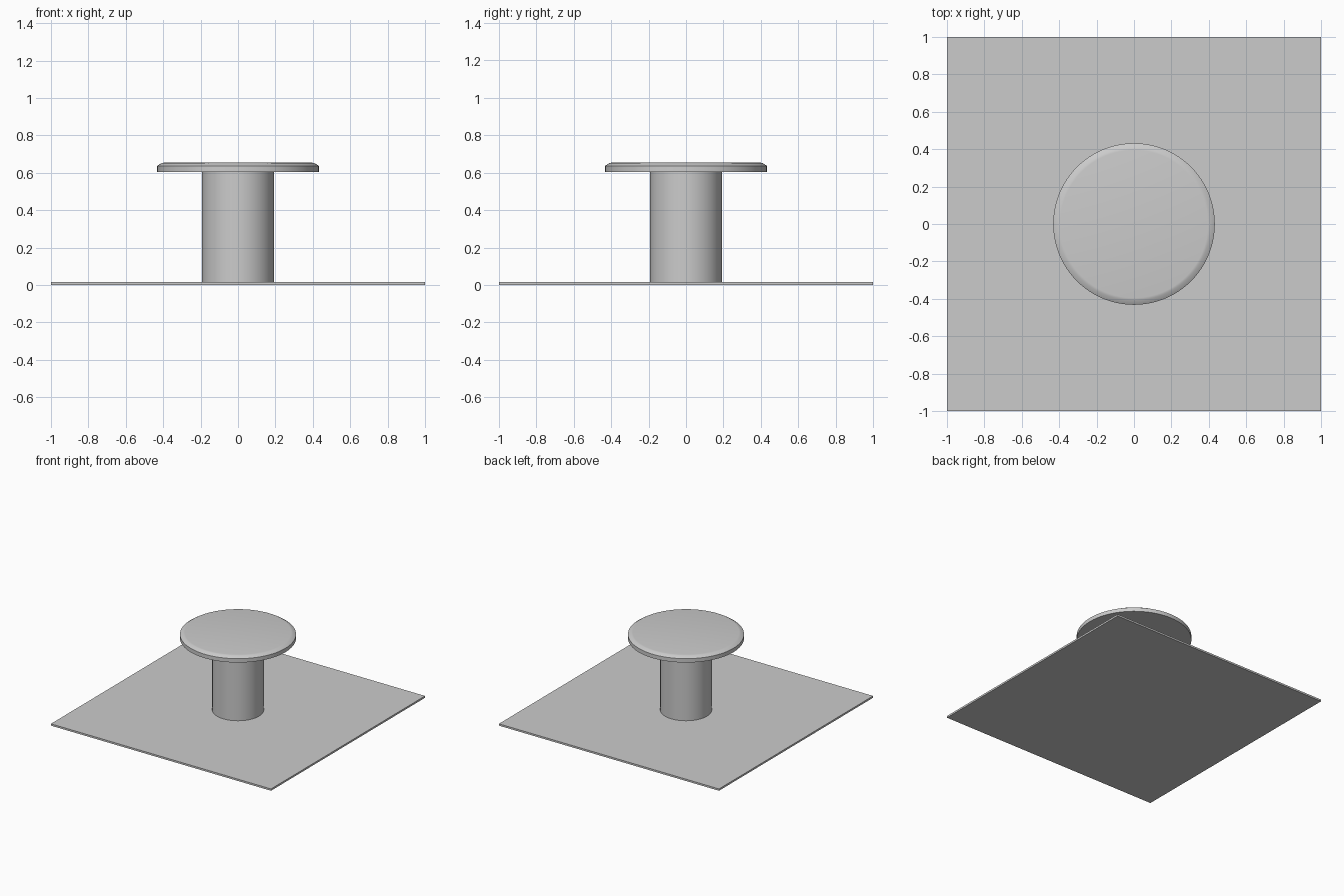
import bpy, bmesh
from math import radians, tau

if "Cube" in bpy.data.objects:
    bpy.data.objects.remove(bpy.data.objects["Cube"])


def finish(name, bm):
    bmesh.ops.recalc_face_normals(bm, faces=bm.faces)
    mesh = bpy.data.meshes.new(name)
    bm.to_mesh(mesh)
    bm.free()
    obj = bpy.data.objects.new(name, mesh)
    bpy.context.collection.objects.link(obj)
    return obj


def lathe(name, profile, steps=96):
    """Spin an (r, z) profile around the z axis and smooth it."""
    bm = bmesh.new()
    verts = [bm.verts.new((r, 0, z)) for r, z in profile]
    edges = [bm.edges.new(pair) for pair in zip(verts, verts[1:])]
    bmesh.ops.spin(bm, geom=verts + edges, axis=(0, 0, 1), cent=(0, 0, 0),
                   angle=tau, steps=steps, use_duplicate=False)
    bmesh.ops.remove_doubles(bm, verts=bm.verts, dist=1e-5)
    obj = finish(name, bm)
    bpy.ops.object.select_all(action='DESELECT')
    obj.select_set(True)
    bpy.context.view_layer.objects.active = obj
    bpy.ops.object.shade_smooth_by_angle(angle=radians(25))
    return obj


# Thin square base plate
PLATE = 0.015
bm = bmesh.new()
bmesh.ops.create_cube(bm, size=1)
bmesh.ops.scale(bm, vec=(2, 2, PLATE), verts=bm.verts)
bmesh.ops.translate(bm, vec=(0, 0, PLATE / 2), verts=bm.verts)
finish("base_plate", bm)

# Round column standing on the plate
lathe("column", [(0, PLATE), (0.192, PLATE), (0.192, 0.605), (0, 0.605)])

# Disc top with a bevelled upper rim
lathe("round_top", [(0, 0.605), (0.432, 0.605), (0.432, 0.637),
                    (0.408, 0.652), (0.395, 0.654), (0, 0.654)])
